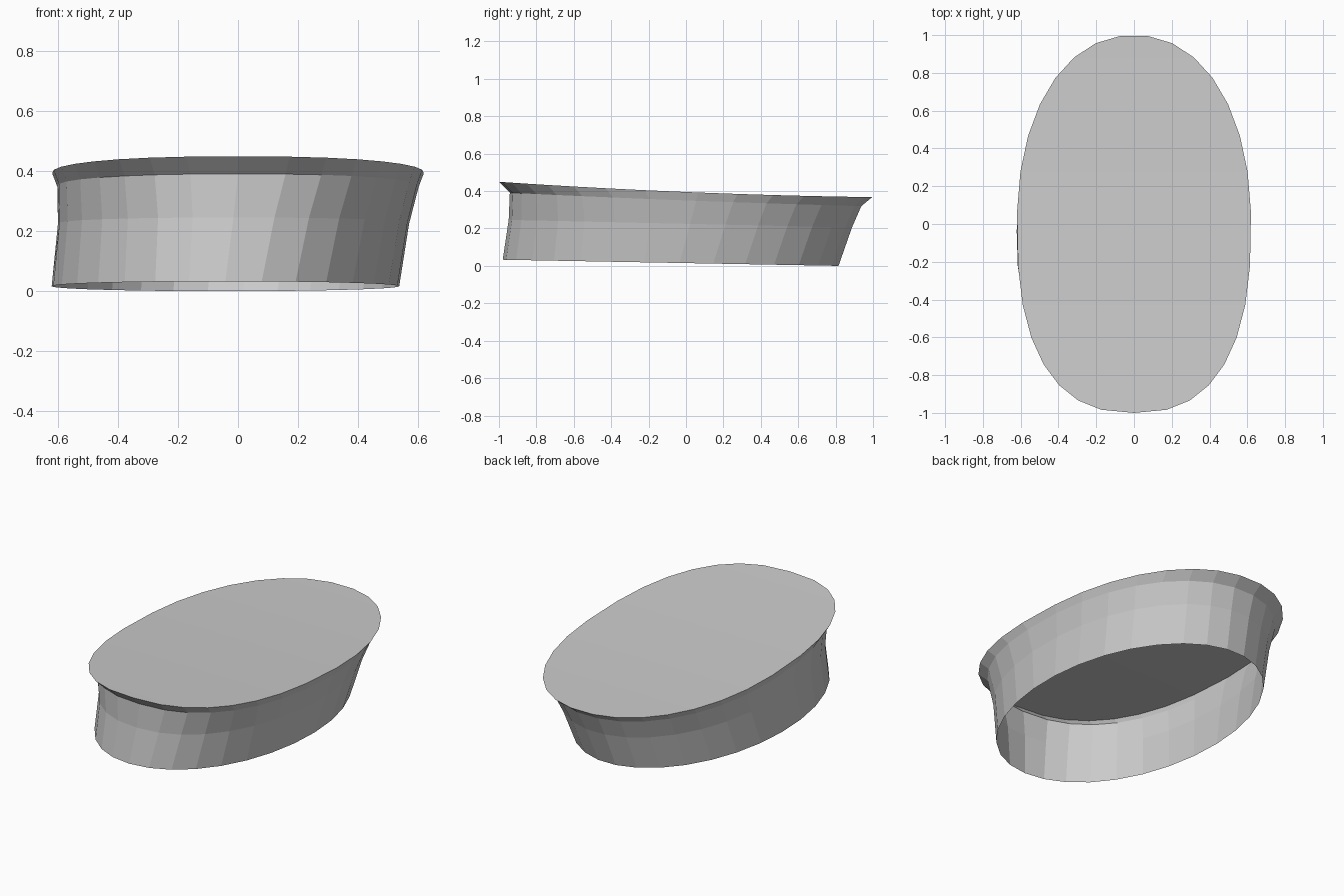
import bpy, bmesh
from math import sin, cos, pi, copysign

if "Cube" in bpy.data.objects:
    bpy.data.objects.remove(bpy.data.objects["Cube"])

SIDES = 31

# Each ring: centre x, centre y, half width, half length,
# front squareness, back squareness, height terms (constant, y, y squared)
RINGS = [
    (-0.042, -0.08, 0.580, 0.90, 2.05, 2.00, (0.015, -0.0183, 0)),
    (-0.015, -0.028, 0.586, 0.920, 2.20, 2.05, (0.225, -0.022, 0)),
    (0.0, 0.0, 0.603, 0.942, 2.40, 2.10, (0.350, -0.038, 0.006)),
    (0.0, 0.0, 0.620, 1.00, 2.50, 2.15, (0.395, -0.041, 0.0135)),
]


def signed_power(v, p):
    return copysign(abs(v) ** p, v)


def add_ring(bm, cx, cy, a, b, n_front, n_back, h):
    verts = []
    for i in range(SIDES):
        t = 2 * pi * i / SIDES
        p = 2 / (n_front if cos(t) > 0 else n_back)
        x = cx + a * signed_power(sin(t), p)
        y = cy - b * signed_power(cos(t), p)
        verts.append(bm.verts.new((x, y, h[0] + h[1] * y + h[2] * y * y)))
    return verts


def finish(bm, name):
    mesh = bpy.data.meshes.new(name)
    bm.to_mesh(mesh)
    bm.free()
    obj = bpy.data.objects.new(name, mesh)
    bpy.context.collection.objects.link(obj)


# Oval wall, open underneath, flaring at the rim
bm = bmesh.new()
rings = [add_ring(bm, *r) for r in RINGS]
for low, high in zip(rings, rings[1:]):
    for i in range(SIDES):
        j = (i + 1) % SIDES
        bm.faces.new((low[i], low[j], high[j], high[i]))
finish(bm, "oval_wall")

# Gently sagging lid made of strips running across the oval
bm = bmesh.new()
rim = add_ring(bm, *RINGS[-1])
bm.faces.new((rim[0], rim[1], rim[-1]))
for i in range(1, SIDES // 2):
    bm.faces.new((rim[i], rim[i + 1], rim[SIDES - i - 1], rim[SIDES - i]))
finish(bm, "top_panel")
